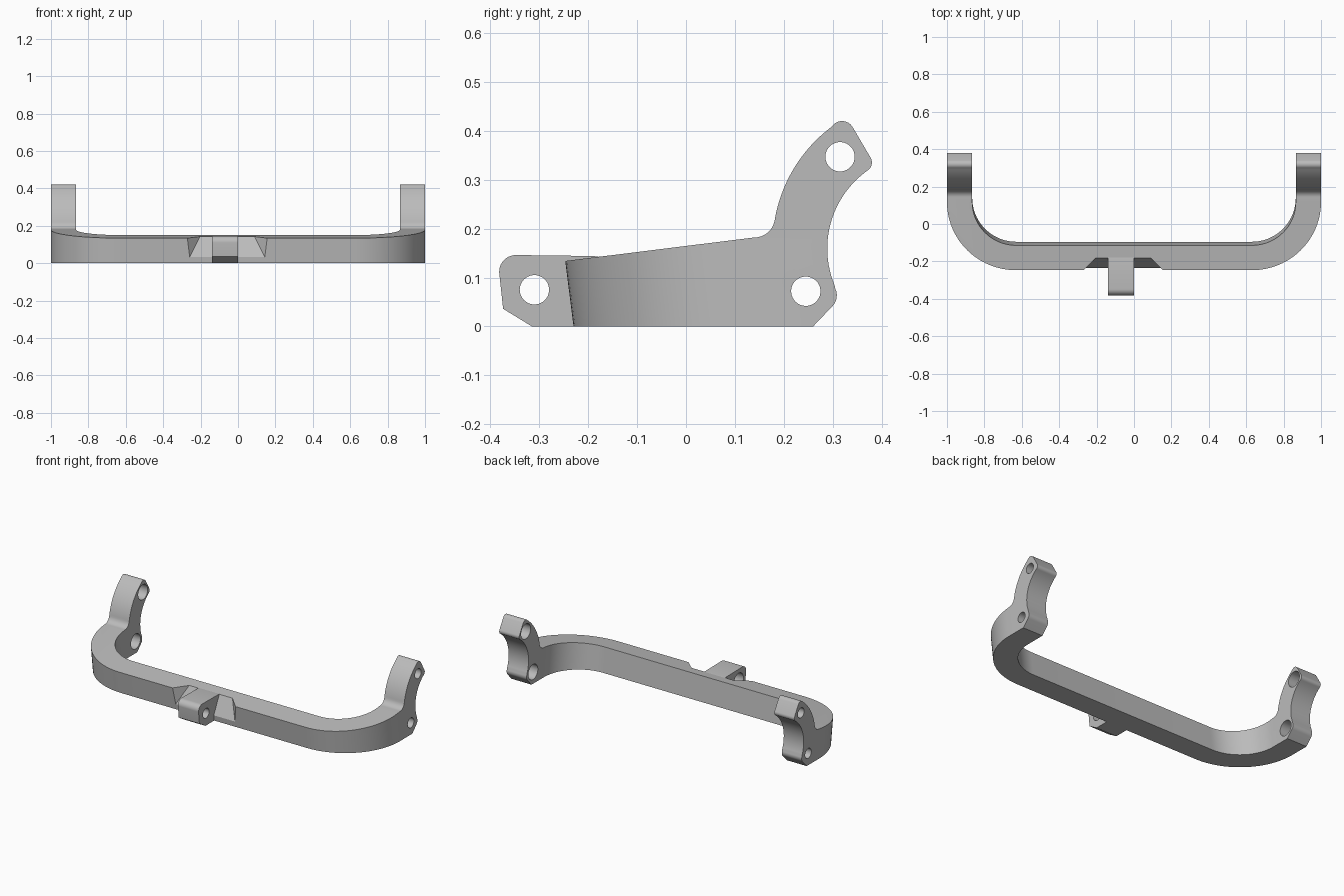
import bpy, bmesh, math
from mathutils import Vector, Matrix

cube = bpy.data.objects.get("Cube")
if cube:
    bpy.data.objects.remove(cube, do_unlink=True)

grey = bpy.data.materials.new("plain_grey")
grey.use_nodes = True
COLOUR = (0.5, 0.5, 0.5, 1)
grey.diffuse_color = COLOUR
grey.node_tree.nodes["Principled BSDF"].inputs["Base Color"].default_value = COLOUR


def arc(a, m, b, n=12):
    """Points on the circle arc from a through m to b."""
    a, m, b = Vector(a), Vector(m), Vector(b)
    u, v = m - a, b - a
    d = 2 * (u.x * v.y - u.y * v.x)
    c = a + Vector((v.y * u.length_squared - u.y * v.length_squared,
                    u.x * v.length_squared - v.x * u.length_squared)) / d
    start, r = math.atan2(*(a - c).yx), (a - c).length
    sweep = (math.atan2(*(b - c).yx) - start) % math.tau
    if d < 0:
        sweep -= math.tau
    return [(c.x + r * math.cos(start + sweep * i / n),
             c.y + r * math.sin(start + sweep * i / n)) for i in range(n + 1)]


def make_object(name, bm):
    bmesh.ops.recalc_face_normals(bm, faces=bm.faces)
    mesh = bpy.data.meshes.new(name)
    bm.to_mesh(mesh)
    bm.free()
    mesh.materials.append(grey)
    ob = bpy.data.objects.new(name, mesh)
    bpy.context.collection.objects.link(ob)
    return ob


def prism(name, points, lo, hi, axis):
    """Extrude a 2D outline along x (outline in y, z) or z (outline in x, y)."""
    place = (lambda p: (lo, *p)) if axis == "x" else (lambda p: (*p, lo))
    bm = bmesh.new()
    face = bm.faces.new([bm.verts.new(place(p)) for p in points])
    grown = bmesh.ops.extrude_face_region(bm, geom=[face])["geom"]
    step = Vector((hi - lo, 0, 0)) if axis == "x" else Vector((0, 0, hi - lo))
    bmesh.ops.translate(bm, vec=step, verts=[g for g in grown if isinstance(g, bmesh.types.BMVert)])
    return make_object(name, bm)


def rod(y, z, r, lo, hi):
    ring = [(y + r * math.cos(math.tau * i / 40), z + r * math.sin(math.tau * i / 40)) for i in range(40)]
    return prism("hole_cutter", ring, lo, hi, "x")


def boolean(ob, cutter, operation="DIFFERENCE"):
    bpy.ops.object.select_all(action="DESELECT")
    bpy.context.view_layer.objects.active = ob
    ob.select_set(True)
    mod = ob.modifiers.new("cut", "BOOLEAN")
    mod.operation, mod.solver, mod.object = operation, "EXACT", cutter
    bpy.ops.object.modifier_apply(modifier=mod.name)
    bpy.data.objects.remove(cutter, do_unlink=True)


# U-shaped plan of the bracket, leaning slightly forward
FRONT, INNER, CENTRE_X, CENTRE_Y, BACK = -0.23, -0.095, 0.63, 0.14, 0.6


def corner(r):
    s = r * math.sqrt(0.5)
    return arc((CENTRE_X, CENTRE_Y - r), (CENTRE_X + s, CENTRE_Y - s), (CENTRE_X + r, CENTRE_Y), 24)


outer = corner(1 - CENTRE_X) + [(1, BACK)]
inner = [(0.865, BACK)] + corner(0.865 - CENTRE_X)[::-1]
half = outer + inner
plan = half + [(-x, y) for x, y in reversed(half)]
body = prism("bracket_body", plan, -0.1, 0.6, "z")
body.data.transform(Matrix(((1, 0, 0, 0), (0, 1, -0.127, 0), (0, 0, 1, 0), (0, 0, 0, 1))))

# Side outline: sloping bar top and curved rear arms
side = [(-0.6, 0), (0.26, 0)]
side += arc((0.3, 0.042), (0.308, 0.058), (0.305, 0.078), 6)
side += arc((0.304, 0.084), (0.289, 0.166), (0.366, 0.315), 24)
side += arc((0.37, 0.318), (0.38, 0.332), (0.377, 0.346), 6)
side += arc((0.34, 0.409), (0.321, 0.42), (0.3, 0.411), 8)
side += arc((0.296, 0.407), (0.242, 0.354), (0.181, 0.215), 24)
side += arc((0.179, 0.209), (0.166, 0.191), (0.14, 0.182), 8)
side += [(-0.6, 0.09)]
boolean(body, prism("side_outline", side, -1.2, 1.2, "x"), "INTERSECT")

# Arm holes, wider on the inner faces
for y, z in ((0.245, 0.072), (0.315, 0.347)):
    boolean(body, rod(y, z, 0.03, -1.2, 1.2))
    boolean(body, rod(y, z, 0.046, -0.93, 0.93))

# Sloped notch in the front of the bar
bm = bmesh.new()
for side_x, s in ((-0.26, 1), (0.145, -1)):
    for inset, y, z in ((0, -0.236, 0.03), (0.115, -0.123, 0.26),
                        (-0.034, -0.27, -0.039), (-0.034, -0.27, 0.26)):
        bm.verts.new((side_x + s * inset, y, z))
bmesh.ops.convex_hull(bm, input=bm.verts)
boolean(body, make_object("notch_cutter", bm))

# Front tab with a cross hole, wider on one side
tab_outline = [(-0.225, 0), (-0.315, 0), (-0.374, 0.036)]
tab_outline += arc((-0.382, 0.11), (-0.372, 0.136), (-0.348, 0.146), 10)
tab_outline += [(-0.19, 0.144), (-0.175, 0.142)]
tab = prism("front_tab", tab_outline, -0.14, 0, "x")
boolean(tab, rod(-0.31, 0.075, 0.03, -0.3, 0.3))
boolean(tab, rod(-0.31, 0.075, 0.046, -0.3, -0.08))

for ob in (body, tab):
    bpy.ops.object.select_all(action="DESELECT")
    bpy.context.view_layer.objects.active = ob
    ob.select_set(True)
    bpy.ops.object.shade_smooth_by_angle(angle=math.radians(25))
